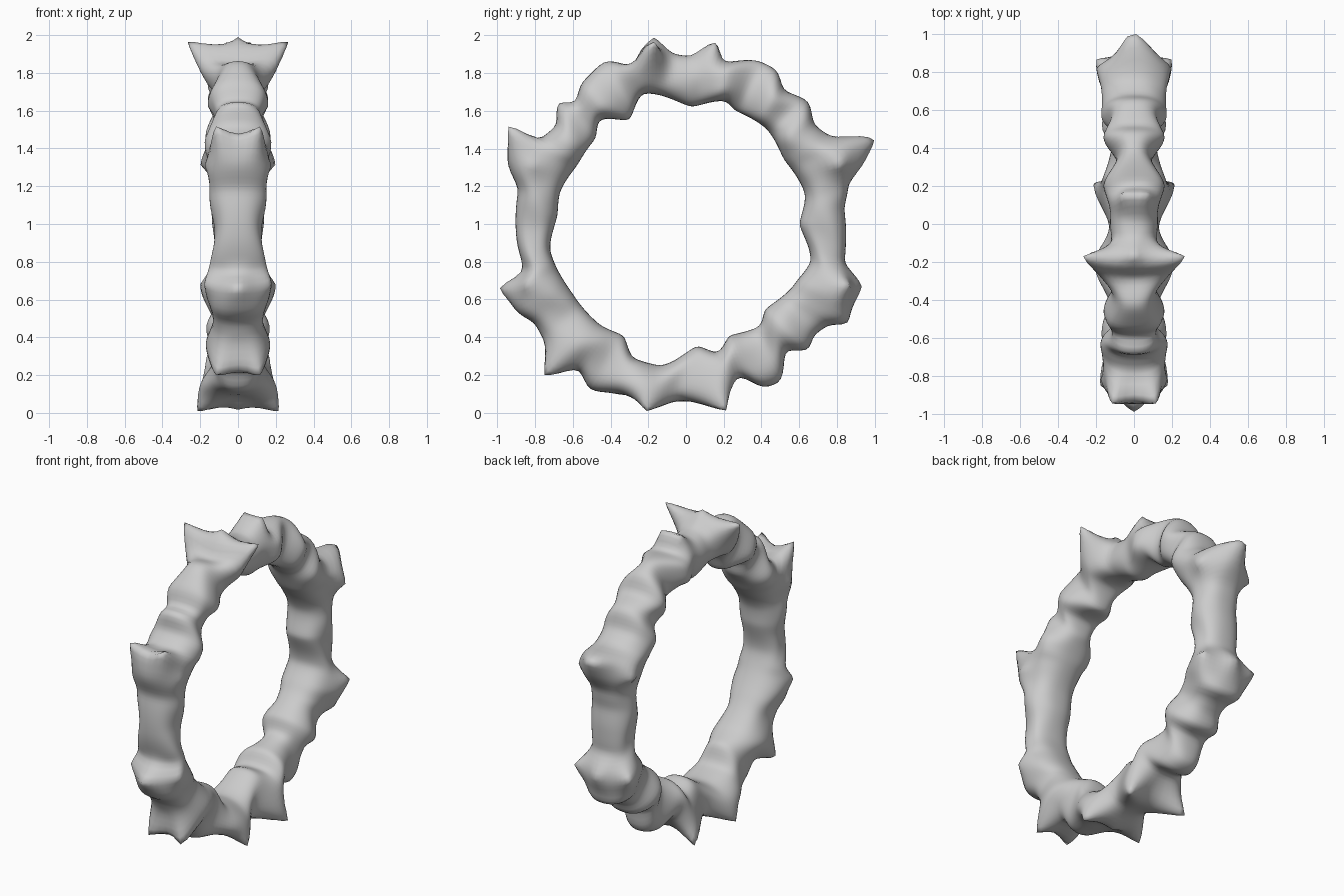
import bpy, bmesh, math
from mathutils import Vector

# Side-view outlines of the ring (y, z), without the sharp tips
OUTER = [(-.06, 1.9), (.02, 1.89), (.12, 1.91), (.19, 1.86), (.39, 1.865), (.48, 1.82), (.52, 1.71),
         (.65, 1.65), (.68, 1.53), (.76, 1.46), (.88, 1.43), (.91, 1.31), (.86, 1.2), (.84, 1.08), (.85, .94),
         (.84, .80), (.88, .70), (.88, .58), (.86, .46), (.76, .47), (.68, .41), (.65, .33), (.53, .33),
         (.50, .16), (.42, .13), (.29, .19), (.2, .14), (.1, .06), (-.03, .06), (-.14, .05), (-.24, .09),
         (-.38, .10), (-.51, .12), (-.57, .23), (-.69, .25), (-.74, .36), (-.8, .47), (-.89, .53),
         (-.91, .66), (-.85, .74), (-.9, .92), (-.89, 1.18), (-.95, 1.34), (-.9, 1.45), (-.77, 1.45),
         (-.69, 1.52), (-.68, 1.65), (-.59, 1.64), (-.55, 1.755), (-.43, 1.865), (-.28, 1.84),
         (-.24, 1.91), (-.15, 1.92)]
INNER = [(-.23, 1.69), (.03, 1.62), (.21, 1.65), (.26, 1.6), (.42, 1.51), (.52, 1.34), (.63, 1.16),
         (.60, 1.0), (.66, .80), (.58, .69), (.42, .55), (.39, .46), (.23, .41), (.17, .32), (.06, .355),
         (-.14, .25), (-.28, .29), (-.33, .41), (-.46, .47), (-.6, .63), (-.72, .86), (-.68, 1.05),
         (-.67, 1.16), (-.57, 1.32), (-.48, 1.45), (-.46, 1.55), (-.3, 1.55)]
# Half width by angle around the ring (degrees from +y towards +z)
WIDTH = [(0, .14), (12, .135), (25, .175), (34, .165), (41, .175), (47, .13), (55, .17), (65, .085), (75, .18),
         (85, .125), (97, .12), (107, .19), (116, .11), (126, .17), (135, .12), (145, .175), (158, .165),
         (170, .15), (181, .13), (194, .15), (207, .17), (218, .14), (228, .17), (240, .13), (251, .18),
         (270, .14), (287, .17), (303, .115), (313, .17), (322, .13), (333, .18), (347, .135)]
# Pointed tips: x, y, z, radius of pull (mirrored in x)
TIPS = [(0, -.17, 2.0, .13), (.28, -.165, 1.975, .16), (.07, .16, 1.97, .12), (.04, .99, 1.44, .20),
        (0, .94, .67, .16), (0, -1.0, .66, .17), (.12, -.95, 1.53, .14), (.22, .22, 0, .18),
        (.22, -.21, 0, .18), (0, -.2, .01, .12), (.12, -.76, .19, .16), (.205, .82, 1.31, .13),
        (.205, .87, .68, .13), (.18, -.82, 1.31, .12), (.18, -.85, .68, .12)]


def polar(points):
    return sorted((math.degrees(math.atan2(z - 1, y)) % 360, math.hypot(y, z - 1)) for y, z in points)


def sample(table, a):
    """Smooth periodic interpolation."""
    a %= 360
    t = [(table[-1][0] - 360, table[-1][1])] + table + [(table[0][0] + 360, table[0][1])]
    for (a0, v0), (a1, v1) in zip(t, t[1:]):
        if a0 <= a <= a1:
            k = (a - a0) / max(a1 - a0, 1e-6)
            k = .5 * k + .5 * k * k * (3 - 2 * k)
            return v0 + (v1 - v0) * k
    return t[-1][1]


def signed_pow(v, p):
    return math.copysign(abs(v) ** p, v)


# Sweep a rounded section around the ring
N, M = 240, 40
outer, inner = polar(OUTER), polar(INNER)
bm = bmesh.new()
rings = []
for i in range(N):
    a = 360 * i / N
    ro, ri, w = sample(outer, a), sample(inner, a), sample(WIDTH, a)
    t = math.radians(a)
    ring = []
    for j in range(M):
        f = 2 * math.pi * j / M
        s = signed_pow(math.sin(f), .88)
        r = (ro + ri) / 2 + (ro - ri) / 2 * s
        dent = .97 + .06 * math.sin(13 * t + 2.5 * s) * math.cos(f) ** 2
        x = w * signed_pow(math.cos(f), .82) * dent
        ring.append(bm.verts.new((x, r * math.cos(t), 1 + r * math.sin(t))))
    rings.append(ring)
for i in range(N):
    A, B = rings[i], rings[(i + 1) % N]
    for j in range(M):
        k = (j + 1) % M
        bm.faces.new((A[j], A[k], B[k], B[j]))
bmesh.ops.recalc_face_normals(bm, faces=bm.faces)

# Soften the sweep, then pull out the tips
for _ in range(2):
    bmesh.ops.smooth_vert(bm, verts=bm.verts, factor=.5, use_axis_x=True, use_axis_y=True, use_axis_z=True)
for x, y, z, rad in TIPS:
    for side in ((1, -1) if x else (1,)):
        tip = Vector((x * side, y, z))
        base = min(bm.verts, key=lambda v: (v.co - tip).length).co.copy()
        for v in bm.verts:
            d = (v.co - base).length / rad
            if d < 1:
                v.co += (tip - base) * (1 - d) ** 1.8
bmesh.ops.smooth_vert(bm, verts=bm.verts, factor=.4, use_axis_x=True, use_axis_y=True, use_axis_z=True)

me = bpy.data.meshes.new("knobbly_ring")
bm.to_mesh(me)
bm.free()
ring_ob = bpy.data.objects.new("knobbly_ring", me)
bpy.context.collection.objects.link(ring_ob)
for p in me.polygons:
    p.use_smooth = True
